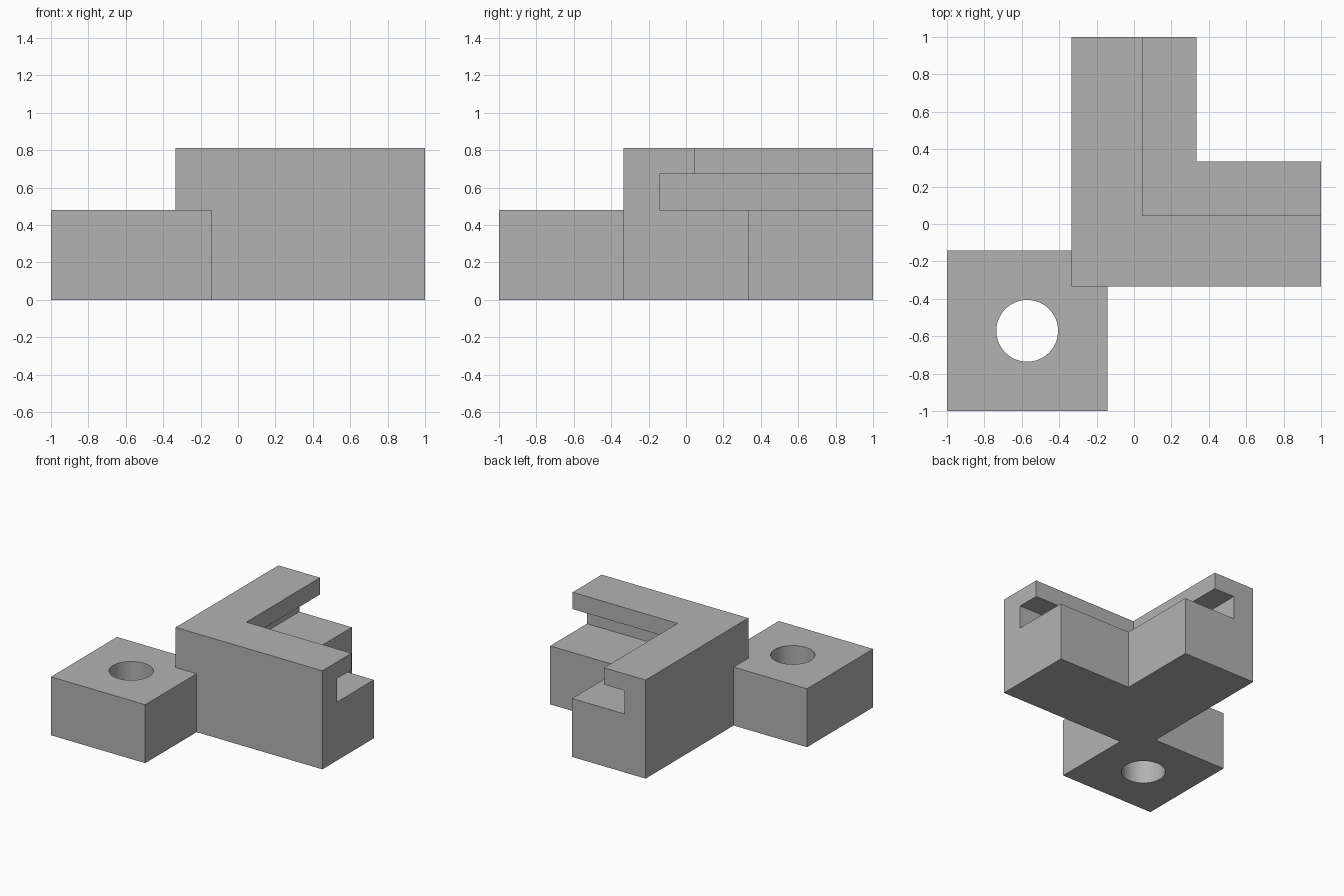
import bpy
import bmesh
import math

cube = bpy.data.objects.get("Cube")
if cube:
    bpy.data.objects.remove(cube, do_unlink=True)

grey = bpy.data.materials.new("plain grey")
grey.use_nodes = True
colour = (0.45, 0.45, 0.45, 1)
grey.diffuse_color = colour
grey.node_tree.nodes["Principled BSDF"].inputs["Base Color"].default_value = colour

OUTER, SLOT, LIP, INNER = -0.333, -0.143, 0.045, 0.335
FLOOR, CEILING, TOP = 0.48, 0.672, 0.81


def loft(name, rings):
    """Solid through matching rings of points, closed by end caps."""
    bm = bmesh.new()
    loops = [[bm.verts.new(p) for p in ring] for ring in rings]
    for a, b in zip(loops, loops[1:]):
        for i in range(len(a)):
            j = (i + 1) % len(a)
            bm.faces.new((a[i], a[j], b[j], b[i]))
    bm.faces.new(loops[0])
    bm.faces.new(loops[-1])
    bmesh.ops.recalc_face_normals(bm, faces=bm.faces)
    mesh = bpy.data.meshes.new(name)
    bm.to_mesh(mesh)
    bm.free()
    mesh.materials.append(grey)
    obj = bpy.data.objects.new(name, mesh)
    bpy.context.collection.objects.link(obj)
    return obj


def combine(target, other, operation):
    """Apply a boolean and discard the second solid."""
    mod = target.modifiers.new(operation.lower(), "BOOLEAN")
    mod.operation = operation
    mod.solver = "EXACT"
    mod.object = other
    bpy.context.view_layer.objects.active = target
    bpy.ops.object.modifier_apply(modifier=mod.name)
    bpy.data.objects.remove(other, do_unlink=True)


# Slotted section swept around a mitred corner
section = [(OUTER, 0), (INNER, 0), (INNER, FLOOR), (SLOT, FLOOR),
           (SLOT, CEILING), (LIP, CEILING), (LIP, TOP), (OUTER, TOP)]
bracket = loft("slotted_corner_bracket", [
    [(1, d, z) for d, z in section],
    [(d, d, z) for d, z in section],
    [(d, 1, z) for d, z in section]])

# Square lug, its inner corner buried inside the bracket wall
JOIN = -0.25
outline = [(-1, -1), (SLOT, -1), (SLOT, JOIN), (JOIN, JOIN), (JOIN, SLOT), (-1, SLOT)]
lug = loft("mounting_lug", [[(x, y, z) for x, y in outline] for z in (0, FLOOR)])

# Round through hole in the lug
bpy.ops.mesh.primitive_cylinder_add(vertices=64, radius=0.165, depth=2,
                                    location=(-0.571, -0.571, 0))
hole = bpy.context.object
hole.name = "hole_cutter"
hole.data.materials.append(grey)
combine(lug, hole, "DIFFERENCE")
combine(bracket, lug, "UNION")

# Smooth hole wall, crisp block edges
bpy.ops.object.select_all(action="DESELECT")
bracket.select_set(True)
bpy.context.view_layer.objects.active = bracket
bpy.ops.object.shade_smooth_by_angle(angle=math.radians(30))
